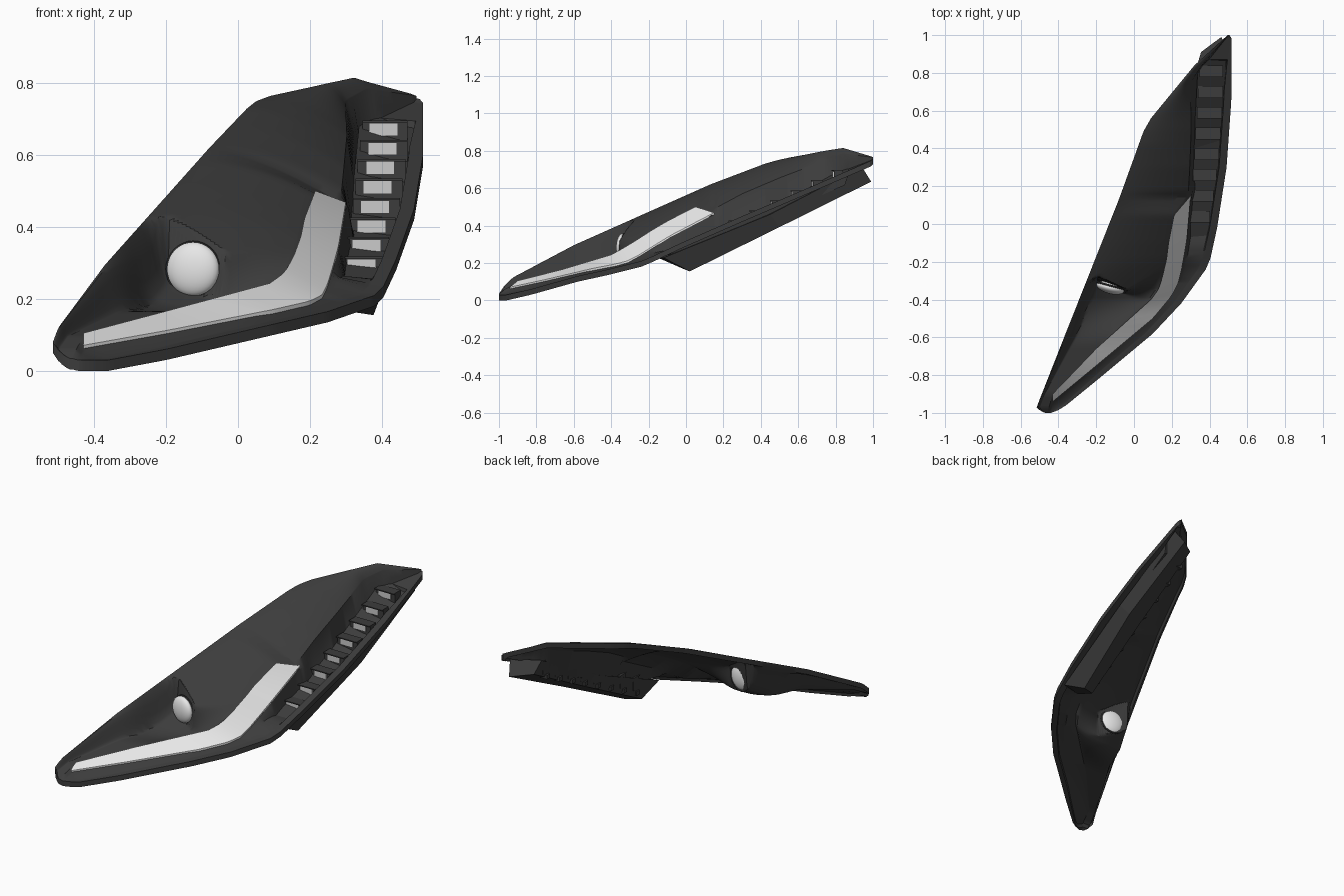
import bpy, bmesh, math
from mathutils import Vector, Matrix

if "Cube" in bpy.data.objects:
    bpy.data.objects.remove(bpy.data.objects["Cube"])


def material(name, value):
    m = bpy.data.materials.new(name)
    m.use_nodes = True
    colour = (value, value, value, 1)
    m.diffuse_color = colour
    m.node_tree.nodes["Principled BSDF"].inputs["Base Color"].default_value = colour
    return m


DARK = material("dark grey plastic", 0.045)
WHITE = material("white lens", 0.8)
LED = material("pale grey diode", 0.6)


def finish(name, bm, mat, smooth=True):
    bmesh.ops.recalc_face_normals(bm, faces=bm.faces)
    me = bpy.data.meshes.new(name)
    bm.to_mesh(me)
    bm.free()
    me.materials.append(mat)
    ob = bpy.data.objects.new(name, me)
    bpy.context.collection.objects.link(ob)
    if smooth:
        bpy.ops.object.select_all(action='DESELECT')
        ob.select_set(True)
        bpy.context.view_layer.objects.active = ob
        bpy.ops.object.shade_smooth_by_angle(angle=math.radians(32))
    return ob


def at(path, y):
    """Point (x, z) on a path of (y, x, z) points."""
    if y <= path[0][0]:
        return path[0][1:]
    for a, b in zip(path, path[1:]):
        if y <= b[0]:
            t = (y - a[0]) / (b[0] - a[0])
            return tuple(p + (q - p) * t for p, q in zip(a[1:], b[1:]))
    return path[-1][1:]


def step(v, a, b):
    t = min(1, max(0, (v - a) / (b - a)))
    return t * t * (3 - 2 * t)


def mix(a, b, t):
    return a + (b - a) * t


# Guide lines along the length as (y, x, z)
LEFT = [(-1, -.47, .035), (-.99, -.495, .05), (-.97, -.515, .08), (-.93, -.5, .12),
        (-.6, -.37, .295), (.13, -.08, .62), (.42, .025, .73), (.49, .05, .75),
        (.56, .09, .765), (.84, .32, .815), (.99, .485, .77), (1, .495, .765)]
RIGHT = [(-1, -.44, .03), (-.985, -.4, .03), (-.96, -.36, .03), (-.83, -.2, .06),
         (-.58, .1, .13), (-.42, .25, .165), (-.24, .38, .21), (-.18, .405, .235),
         (-.02, .44, .31), (.3, .49, .45), (.65, .515, .6), (.985, .515, .745), (1, .505, .757)]
STRIP_IN = [(-.9, -.43, .096), (-.66, -.2, .157), (-.4, .09, .235), (-.345, .13, .265),
            (-.27, .155, .31), (-.185, .175, .365), (-.1, .185, .415), (.05, .215, .492)]
STRIP_OUT = [(-.94, -.43, .062), (-.75, -.2, .103), (-.5, .1, .162), (-.38, .2, .185),
             (-.31, .235, .203), (-.25, .25, .235), (-.17, .265, .285), (-.08, .28, .34),
             (.15, .3, .46)]
INNER = [(-1, -.46, .034), (-.97, -.45, .06)] + STRIP_IN + [
    (.14, .282, .468), (.17, .288, .5), (.3, .295, .57), (.5, .303, .655),
    (.84, .297, .785), (1, .3, .765)]
OUTER = [(-1, -.45, .031), (-.98, -.44, .04)] + STRIP_OUT + [
    (.25, .31, .4), (.5, .325, .49), (.84, .345, .65), (.87, .35, .735), (1, .36, .758)]


def row(y):
    """Cross-section of the shell at y, from the left edge to the right edge."""
    (xl, zl), (xr, zr) = at(LEFT, y), at(RIGHT, y)
    (xi, zi), (xo, zo) = at(INNER, y), at(OUTER, y)
    w = xr - xl
    xi = min(max(xi, xl + .2 * w), xl + .7 * w)
    xo = min(max(xo, xi + .04 * w), xl + .82 * w)
    pts = []
    # Main panel with the lens scoop under a slanting brow
    for k in range(31):
        s = k / 30
        panel = mix(zl, zi, s) + .02 * 4 * s * (1 - s) * step(y, -.5, -.2) * (1 - step(y, .7, .95))
        sag = .06 * math.sqrt(max(0, math.sin(math.pi * s))) * step(y, -.66, -.42)
        floor = mix(zl, zi, step(s, .02, mix(.26, .15, step(y, -.6, -.4)))) - sag
        near, far = max(0, .13 - s), max(0, s - .6)
        brow = -.298 - .16 * (s - .16) - .8 * near
        up = step(y, brow, brow + .016 + .4 * near + .5 * far)
        pts.append((mix(xl, xi, s), y, mix(floor, panel, up)))
    # Strip bed, light channel and outer rim
    m = step(y, -.16, .01) * (1 - step(y, .85, .87))
    rim = min(.045, .14 * w)
    floor = zr - .058
    bed = mix(zo, zr, .2 + .6 * step(y, -.2, -.15))
    pts += [(xo, y, zo), (xo + .03 * w, y, mix(bed, floor, m)),
            (xr - rim, y, mix(zr, floor, m)),
            (xr - rim * .88, y, zr), (xr, y, zr)]
    return pts


# Shell: top sheet, thin underside and a deeper skirt around the edge
ys = sorted({round(-1 + i * .02, 3) for i in range(101)}
            | {-.995, -.985, -.97, .85, .87, .985, .995}
            | {round(-.39 + i * .005, 3) for i in range(24)})
bm = bmesh.new()
top = [[bm.verts.new(p) for p in row(y)] for y in ys]
n, c = len(ys), len(top[0])
low = [[bm.verts.new(v.co - Vector((0, 0, .012 if 1 < j < c - 2 and 2 < i < n - 3 else .03)))
        for j, v in enumerate(r)] for i, r in enumerate(top)]
for sheet in (top, low):
    for i in range(n - 1):
        for j in range(c - 1):
            bm.faces.new((sheet[i][j], sheet[i][j + 1], sheet[i + 1][j + 1], sheet[i + 1][j]))
loop = ([(0, j) for j in range(c)] + [(i, c - 1) for i in range(1, n)]
        + [(n - 1, j) for j in range(c - 2, -1, -1)] + [(i, 0) for i in range(n - 2, 0, -1)])
for (a, b), (d, e) in zip(loop, loop[1:] + loop[:1]):
    bm.faces.new((top[a][b], top[d][e], low[d][e], low[a][b]))
finish("shell", bm, DARK)

# Light strip: ribbon between its two edges
bm = bmesh.new()
ribbon = []
for k in range(41):
    t = k / 40
    yi, yo = mix(-.9, .05, t), mix(-.94, .15, t)
    a, b = at(STRIP_IN, yi), at(STRIP_OUT, yo)
    ribbon.append([bm.verts.new((p[0], y, p[1] + .009 - d))
                   for d in (0, .016) for p, y in ((a, yi), (b, yo))])
for p, q in zip(ribbon, ribbon[1:]):
    for a, b in ((0, 1), (1, 3), (3, 2), (2, 0)):
        bm.faces.new((p[a], p[b], q[b], q[a]))
for e in (ribbon[0], ribbon[-1]):
    bm.faces.new((e[0], e[1], e[3], e[2]))
finish("light_strip", bm, WHITE)

# Round lens and its bezel, turned slightly outward
LENS = Vector((-.125, -.338, .283))
TURN = math.radians(-15)
bm = bmesh.new()
bmesh.ops.create_uvsphere(bm, u_segments=32, v_segments=18, radius=.075,
                          matrix=Matrix.Translation(LENS) @ Matrix.Rotation(TURN, 4, 'Z')
                          @ Matrix.Diagonal((1, .42, 1, 1)))
finish("round_lens", bm, WHITE)
bpy.ops.mesh.primitive_torus_add(major_radius=.074, minor_radius=.005, major_segments=32,
                                 minor_segments=8, location=LENS + Vector((0, .012, 0)),
                                 rotation=(math.pi / 2, 0, TURN))
bezel = bpy.context.object
bezel.name = "lens_bezel"
bezel.data.materials.append(DARK)
bpy.ops.object.shade_smooth_by_angle(angle=math.radians(40))


def box(name, x0, x1, y0, y1, z0, z1, mat):
    bm = bmesh.new()
    centre = Vector((x0 + x1, y0 + y1, z0 + z1)) / 2
    bmesh.ops.create_cube(bm, size=1, matrix=Matrix.Translation(centre)
                          @ Matrix.Diagonal((x1 - x0, y1 - y0, z1 - z0, 1)))
    return finish(name, bm, mat, False)


# Tapered housing below the channel: (x inner, x outer, y top, z top, y low, z low, inner setback)
SECTIONS = [(.28, .405, -.12, .228, .02, .155, .03),
            (.315, .48, .45, .46, .5, .392, .05),
            (.34, .49, .94, .715, .99, .635, .08)]
bm = bmesh.new()
rings = []
for x0, x1, yt, zt, yl, zl, back in SECTIONS:
    rings.append([bm.verts.new(p) for p in ((x0, yt - back, zt), (x1, yt, zt),
                                            (x1 - .028, yl, zl), (x0 + .015, yl - back, zl + .012))])
for p, q in zip(rings, rings[1:]):
    for k in range(4):
        bm.faces.new((p[k], p[(k + 1) % 4], q[(k + 1) % 4], q[k]))
bm.faces.new(rings[0])
bm.faces.new(rings[-1])
finish("channel_housing", bm, DARK, False)

# Stepped light blocks in the channel, each with a visor, a pale front plate and a rear tab
INNER_WALL = [(-.12, .285, 0), (.45, .322, 0), (.9, .347, 0)]
for i in range(8):
    y = .79 - .11 * i
    z = .672 - .0541 * i
    xa = at(OUTER, y)[0] + .004
    xb = at(RIGHT, y)[0] - .043
    box(f"step_block_{i + 1}", xa, xb, y, y + .05, z - .05, z + .021, DARK)
    box(f"visor_{i + 1}", xa, xb, y - .012, y + .05, z + .019, z + .025, DARK)
    mid = (xa + xb) / 2 - .004
    box(f"diode_{i + 1}", mid - .04, mid + .04, y - .006, y + .002, z - .018, z + .018, LED)
    wall = at(INNER_WALL, y)[0]
    box(f"rear_tab_{i + 1}", wall - .006, wall + .05, y, y + .028, z - .085, z - .06, DARK)
